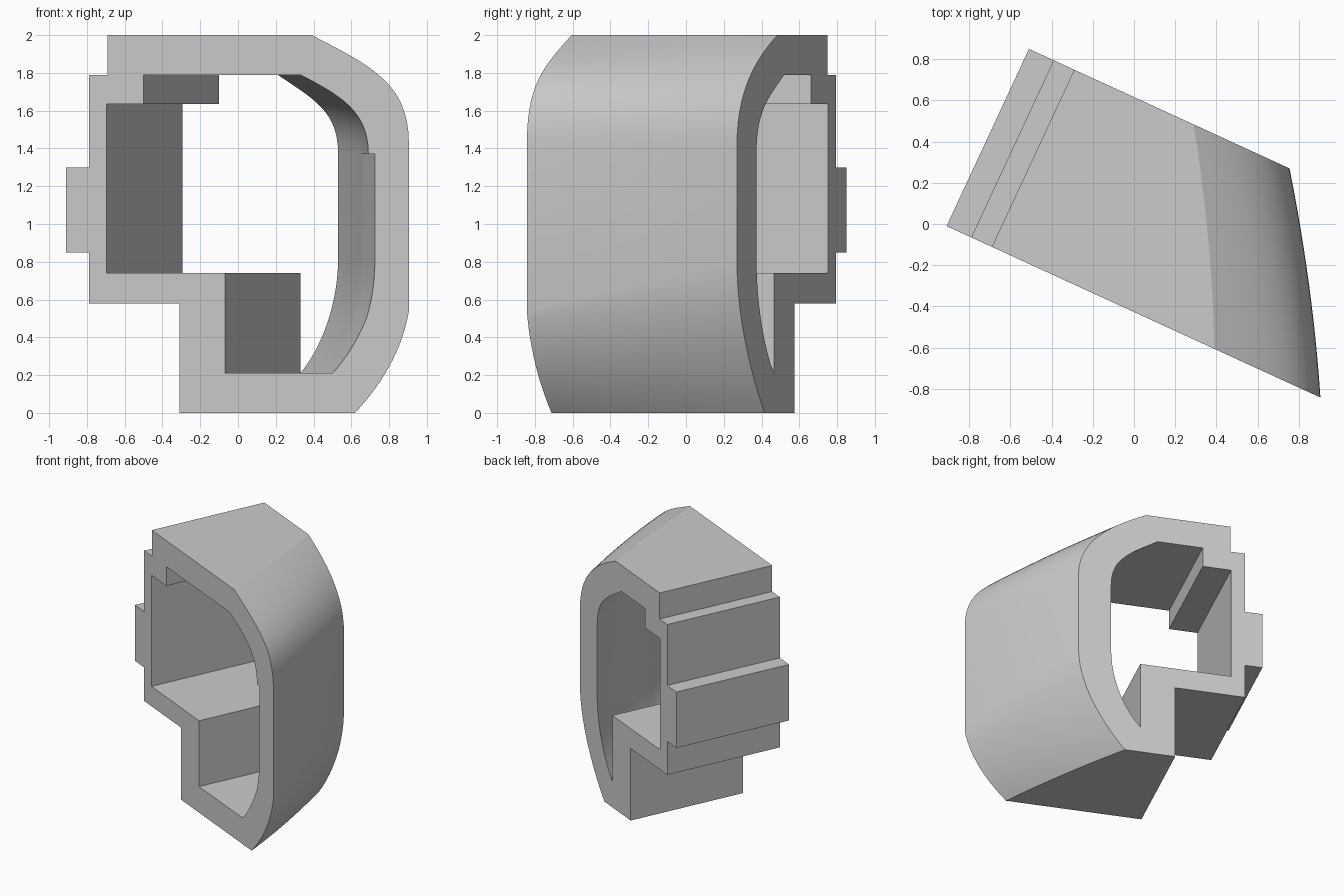
import bpy, bmesh, math
from mathutils import Vector

cube = bpy.data.objects.get("Cube")
if cube:
    bpy.data.objects.remove(cube, do_unlink=True)

AXIS = Vector((0.40, 0.86, 0))      # front face to back face
STEPS = 12                          # sections along the axis
SEGS = 14                           # points along each rounded corner
BULGE = 0.02                        # swelling of the rounded side


def place(u, z, t):
    return Vector((u, -0.01 - 0.4586 * (u + 0.91), z)) + AXIS * t


def corner(front, back, t):
    """Rounded corner whose Bezier handles blend from front to back."""
    a, b, c, d = [Vector(p).lerp(Vector(q), t) for p, q in zip(front, back)]
    points = []
    for i in range(SEGS + 1):
        s = i / SEGS
        r = 1 - s
        p = a * r**3 + b * 3 * r * r * s + c * 3 * r * s * s + d * s**3
        points.append((p.x, p.y))
    return points


def swell(points, t):
    k = BULGE * 4 * t * (1 - t)
    return [(u + k, z) for u, z in points]


# Outer wall: rounded right side, stepped rail on the left
def outer(t):
    upper = corner([(0.39, 2), (0.72, 1.83), (0.905, 1.74), (0.905, 1.42)],
                   [(-0.11, 2), (0.12, 1.88), (0.355, 1.72), (0.355, 1.42)], t)
    lower = corner([(0.905, 0.54), (0.87, 0.33), (0.76, 0.15), (0.62, 0)],
                   [(0.355, 0.8), (0.355, 0.5), (0.19, 0.2), (0.035, 0)], t)
    rail = [(-0.31, 0), (-0.31, 0.58), (-0.79, 0.58), (-0.79, 0.85),
            (-0.91, 0.85), (-0.91, 1.30), (-0.79, 1.30), (-0.79, 1.79),
            (-0.69, 1.79), (-0.69, 2)]
    return swell(upper + lower, t) + rail


# Inner opening: small ledge on the right that fades toward the back
def inner(t):
    ledge = 0.035 * max(0, 1 - t * 3)
    upper = corner([(0.33, 1.79), (0.54, 1.68), (0.69, 1.60), (0.69, 1.37)],
                   [(-0.19, 1.79), (0, 1.66), (0.13, 1.60), (0.13, 1.37)], t)
    lower = corner([(0.69, 0.81), (0.69, 0.55), (0.60, 0.33), (0.50, 0.21)],
                   [(0.13, 0.8), (0.125, 0.55), (0.03, 0.33), (-0.07, 0.21)], t)
    lower = [(u + ledge * min(1, (z - 0.21) / 0.3), z) for u, z in lower]
    step = [(upper[-1][0] + ledge, 1.37)]
    pocket = [(-0.07, 0.21), (-0.07, 0.74), (-0.695, 0.74), (-0.695, 1.635),
              (-0.50, 1.635), (-0.50, 1.79)]
    return swell(upper + step + lower, t) + pocket


bm = bmesh.new()


def loft(profile):
    rings = []
    for j in range(STEPS + 1):
        t = j / STEPS
        rings.append([bm.verts.new(place(u, z, t)) for u, z in profile(t)])
    for r0, r1 in zip(rings, rings[1:]):
        n = len(r0)
        for i in range(n):
            k = (i + 1) % n
            bm.faces.new((r0[i], r0[k], r1[k], r1[i]))


loft(outer)
loft(inner)
bmesh.ops.remove_doubles(bm, verts=bm.verts, dist=0.0005)

# Flat front and back faces between the two loops
normal = AXIS.normalized()
origin = place(0, 0, 0).dot(normal)
middle = origin + AXIS.length / 2
rims = [e for e in bm.edges if e.is_boundary]
for side in (-1, 1):
    rim = [e for e in rims if (e.verts[0].co.dot(normal) - middle) * side > 0]
    bmesh.ops.triangle_fill(bm, edges=rim, use_beauty=True,
                            use_dissolve=False, normal=normal * side)
bmesh.ops.recalc_face_normals(bm, faces=bm.faces)

mesh = bpy.data.meshes.new("housing_ring")
bm.to_mesh(mesh)
bm.free()
ring = bpy.data.objects.new("housing_ring", mesh)
bpy.context.collection.objects.link(ring)

# Plain grey finish
grey = bpy.data.materials.new("light_grey")
grey.use_nodes = True
colour = (0.6, 0.6, 0.6, 1)
grey.diffuse_color = colour
grey.node_tree.nodes["Principled BSDF"].inputs["Base Color"].default_value = colour
mesh.materials.append(grey)

bpy.context.view_layer.objects.active = ring
ring.select_set(True)
bpy.ops.object.shade_smooth_by_angle(angle=math.radians(25))
